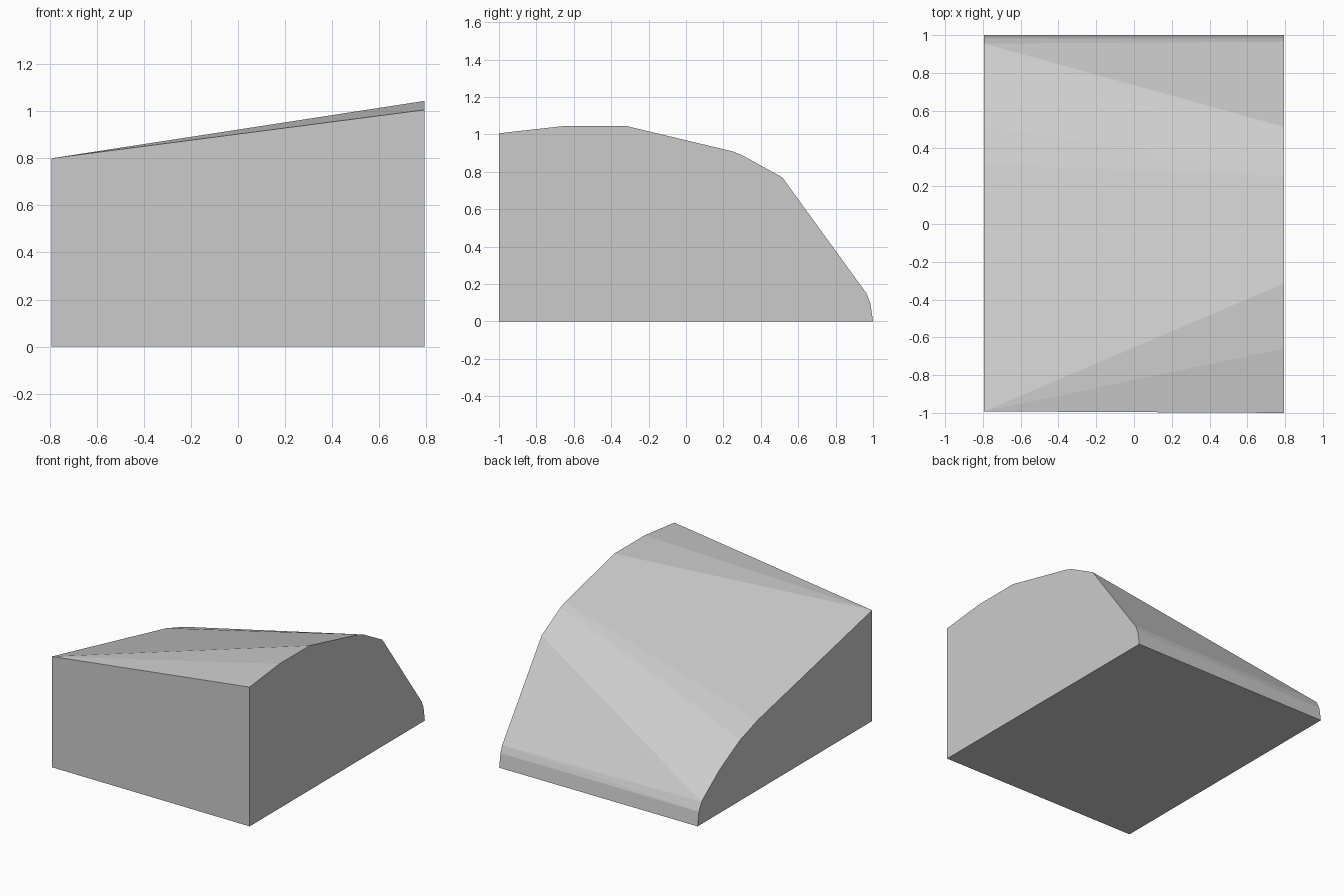
import bpy
import bmesh

cube = bpy.data.objects.get("Cube")
if cube:
    bpy.data.objects.remove(cube, do_unlink=True)

HALF_WIDTH = 0.793

# End outlines as (y, z), from the lower back edge over the top to the front
tall_end = [(1, 0), (0.985, 0.1), (0.965, 0.15), (0.515, 0.77), (0.3, 0.889),
            (0.25, 0.909), (-0.315, 1.044), (-0.66, 1.044), (-1, 1.006), (-1, 0)]
low_end = [(1, 0), (0.985, 0.1), (0.955, 0.16), (0.92, 0.188), (0.747, 0.315),
           (0.517, 0.438), (0.315, 0.505), (-0.992, 0.8), (-0.992, 0)]

# Grey plaster material
grey = bpy.data.materials.new("plain_grey")
grey.use_nodes = True
colour = (0.6, 0.6, 0.6, 1)
grey.diffuse_color = colour
grey.node_tree.nodes["Principled BSDF"].inputs["Base Color"].default_value = colour

# Faceted wedge block: the convex skin stretched between both end outlines
bm = bmesh.new()
for x, outline in ((HALF_WIDTH, tall_end), (-HALF_WIDTH, low_end)):
    for y, z in outline:
        bm.verts.new((x, y, z))
bmesh.ops.convex_hull(bm, input=bm.verts[:])

# Merge coplanar triangles into clean ends and base
bmesh.ops.dissolve_limit(bm, angle_limit=0.002, verts=bm.verts[:], edges=bm.edges[:])
bmesh.ops.recalc_face_normals(bm, faces=bm.faces[:])

mesh = bpy.data.meshes.new("wedge_block")
bm.to_mesh(mesh)
bm.free()
mesh.materials.append(grey)
block = bpy.data.objects.new("wedge_block", mesh)
bpy.context.collection.objects.link(block)
